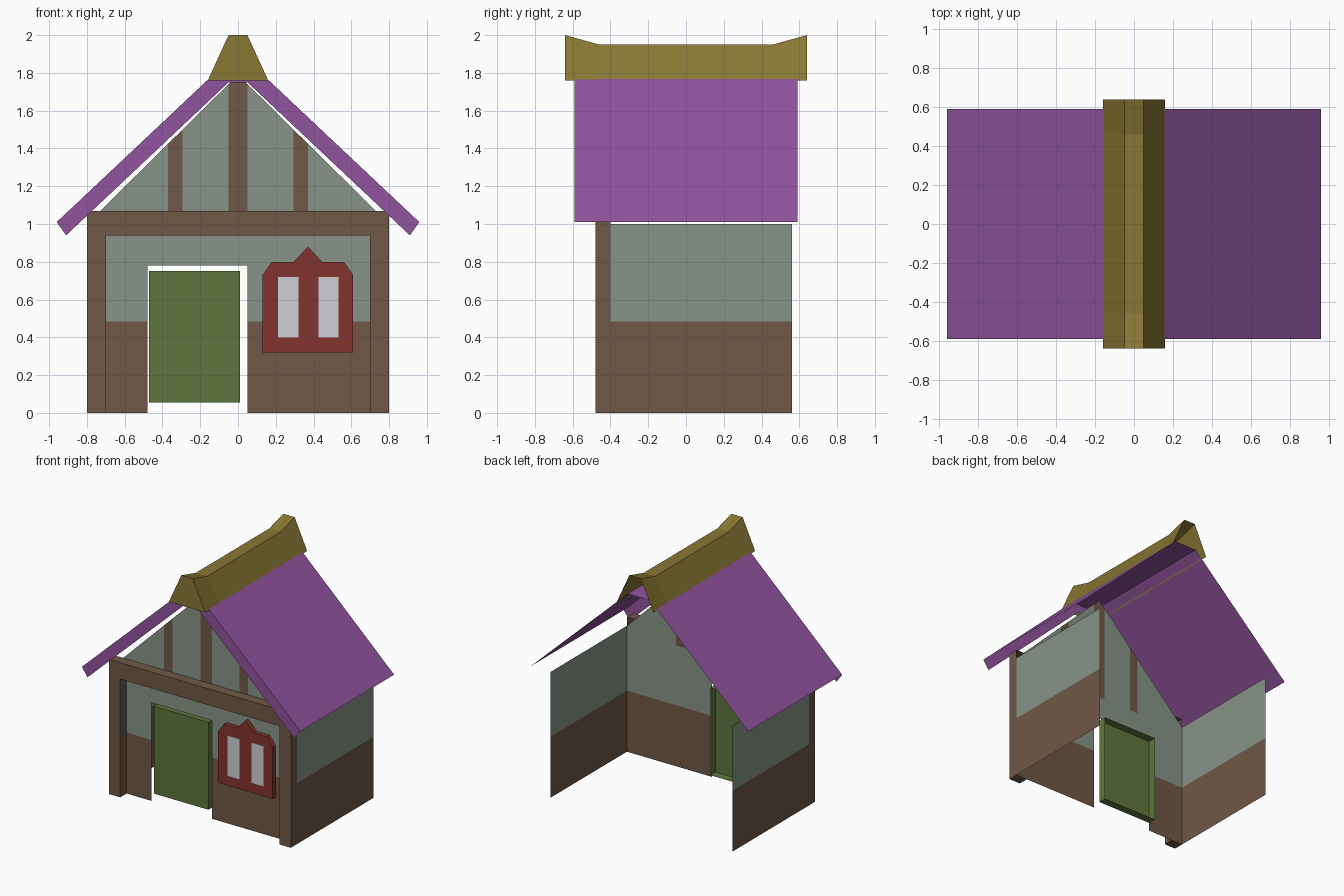
import bpy
import bmesh

cube = bpy.data.objects.get("Cube")
if cube:
    bpy.data.objects.remove(cube)


def material(name, *rgb):
    """Flat colour from 0-255 display values."""
    lin = [((c / 255 + 0.055) / 1.055) ** 2.4 for c in rgb] + [1]
    m = bpy.data.materials.new(name)
    m.use_nodes = True
    m.diffuse_color = lin
    m.node_tree.nodes["Principled BSDF"].inputs["Base Color"].default_value = lin
    return m


plaster = material("grey green plaster", 136, 148, 136)
timber = material("brown timber", 112, 88, 71)
purple = material("purple roof", 145, 84, 158)
olive = material("olive ridge", 137, 119, 51)
green = material("green door", 95, 118, 61)
red = material("red window frame", 132, 52, 47)
glass = material("pale glass", 208, 207, 212)


def finish(name, bm, *mats):
    mesh = bpy.data.meshes.new(name)
    bm.to_mesh(mesh)
    bm.free()
    for m in mats:
        mesh.materials.append(m)
    ob = bpy.data.objects.new(name, mesh)
    bpy.context.collection.objects.link(ob)
    return ob


def shell(name, outline, y0, y1, mat):
    """Front face and side faces of an outline (x, z), open at the back."""
    bm = bmesh.new()
    front = [bm.verts.new((x, y0, z)) for x, z in outline]
    back = [bm.verts.new((x, y1, z)) for x, z in outline]
    bm.faces.new(front)
    for i in range(len(outline)):
        j = (i + 1) % len(outline)
        bm.faces.new((front[j], front[i], back[i], back[j]))
    return finish(name, bm, mat)


def rect(x0, x1, z0, z1):
    return [(x0, z0), (x1, z0), (x1, z1), (x0, z1)]


def painted_wall(name, corners, cuts, is_timber):
    """Single sheet cut along planes, then coloured by face position."""
    bm = bmesh.new()
    bm.faces.new([bm.verts.new(c) for c in corners])
    for axis, value in cuts:
        co, no = [0, 0, 0], [0, 0, 0]
        co[axis], no[axis] = value, 1
        bmesh.ops.bisect_plane(bm, geom=bm.verts[:] + bm.edges[:] + bm.faces[:],
                               plane_co=co, plane_no=no)
    for f in bm.faces:
        f.material_index = int(is_timber(f.calc_center_median()))
    return finish(name, bm, plaster, timber)


BAND, STRIP_Z, WALL_Y = 0.485, 0.96, -0.4


# Front wall with doorway, timber base and gable strips
def front_timber(c):
    strip = abs(c.x) < 0.05 or 0.295 < abs(c.x) < 0.37
    return c.z < BAND or (c.z > STRIP_Z and strip)


wall = [(-0.8, 0), (-0.48, 0), (-0.48, 0.78), (0.05, 0.78), (0.05, 0),
        (0.8, 0), (0.8, 1), (0, 1.79), (-0.8, 1)]
cuts = [(2, 0.78), (2, BAND), (2, STRIP_Z)]
cuts += [(0, s * x) for x in (0.05, 0.295, 0.37) for s in (-1, 1)]
painted_wall("front_wall", [(x, WALL_Y, z) for x, z in wall], cuts, front_timber)

# Side walls
for side, s in (("left", 1), ("right", -1)):
    ring = [(s * 0.8, y, z) for y, z in rect(WALL_Y, 0.56, 0, 1)][::s]
    painted_wall(side + "_wall", ring, [(2, BAND)], lambda c: c.z < BAND)

# Timber frame of posts and beam
shell("timber_frame",
      [(-0.8, 0), (-0.7, 0), (-0.7, 0.94), (0.7, 0.94), (0.7, 0),
       (0.8, 0), (0.8, 1.07), (-0.8, 1.07)], -0.48, WALL_Y, timber)

# Door
shell("door", rect(-0.47, 0.01, 0.055, 0.75), -0.385, -0.32, green)

# Window with two panes
half = [(0.24, 0.32), (0.24, 0.73), (0.19, 0.8), (0.075, 0.8)]
outline = [(0.37 + x, z) for x, z in half] + [(0.37, 0.88)]
outline += [(0.37 - x, z) for x, z in reversed(half)]
shell("window_frame", outline, -0.435, WALL_Y, red)
for name, x in (("right_pane", 0.213), ("left_pane", 0.425)):
    shell(name, rect(x, x + 0.106, 0.4, 0.72), -0.438, -0.435, glass)

# Roof sheets with flat crest and a front fascia
top = [(0.96, 1.01), (0.1, 1.82), (-0.1, 1.82), (-0.96, 1.01)]
under = [(-0.91, 0.94), (-0.05, 1.75), (0.05, 1.75), (0.91, 0.94)]
bm = bmesh.new()
front = [bm.verts.new((x, -0.59, z)) for x, z in top + under]
back = [bm.verts.new((x, 0.59, z)) for x, z in top]
bm.faces.new(front)
for i in range(3):
    bm.faces.new((front[i + 1], front[i], back[i], back[i + 1]))
finish("roof", bm, purple)

# Ridge cap, raised at both ends, closed at the front only
bm = bmesh.new()
rows = []
for y, z in ((-0.64, 2), (-0.46, 1.95), (0.46, 1.95), (0.64, 2)):
    section = [(0.16, 1.76), (0.05, z), (-0.05, z), (-0.16, 1.76)]
    rows.append([bm.verts.new((x, y, h)) for x, h in section])
bm.faces.new(rows[0])
for a, b in zip(rows, rows[1:]):
    for i in range(3):
        bm.faces.new((a[i + 1], a[i], b[i], b[i + 1]))
finish("ridge_cap", bm, olive)
